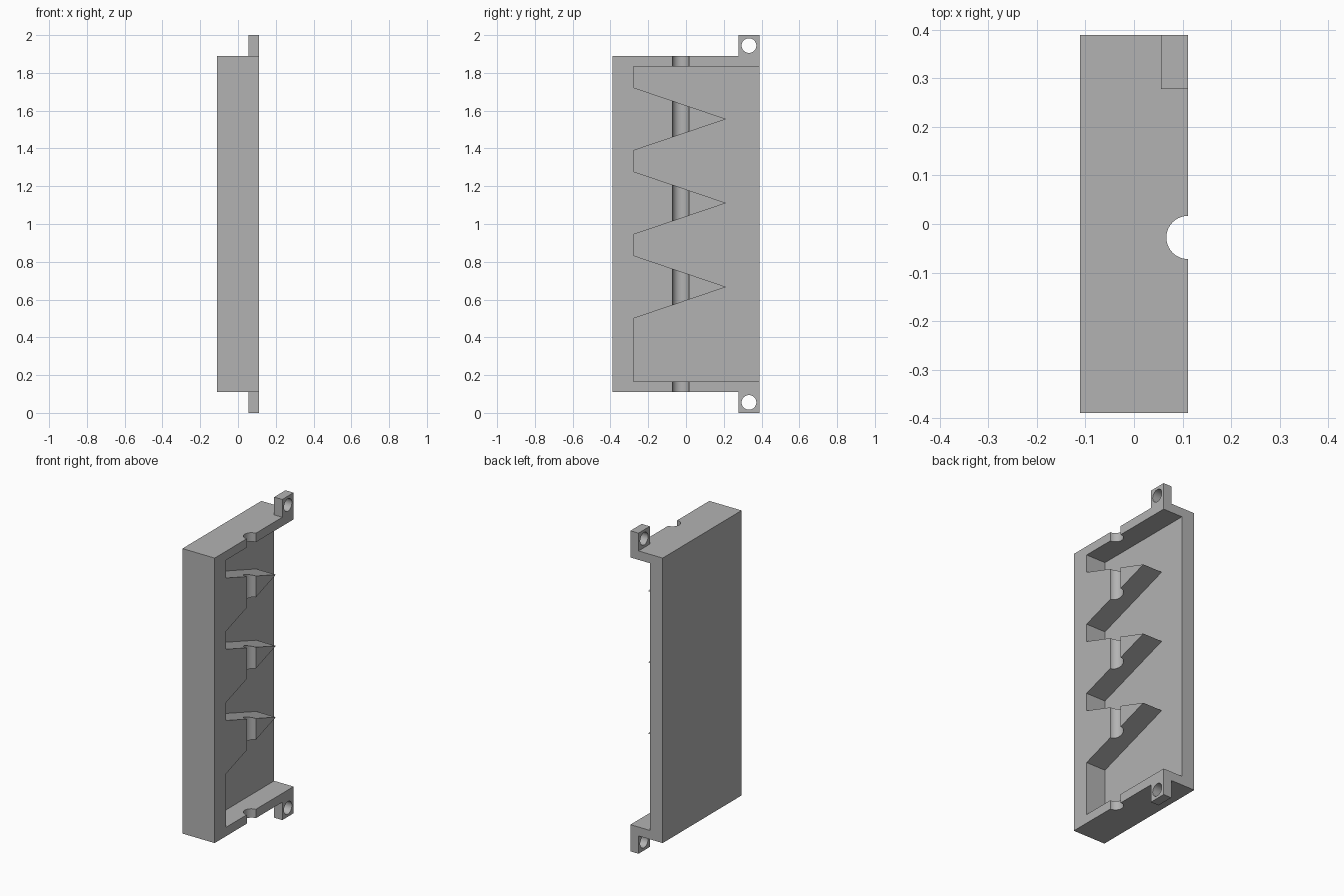
import bpy
import bmesh
import math
from mathutils import Matrix

cube = bpy.data.objects.get("Cube")
if cube:
    bpy.data.objects.remove(cube, do_unlink=True)

MM = 2 / 180                      # one millimetre in scene units
W, D, H, TAB = 20, 70, 160, 10    # case thickness, depth, height, tab size

grey = bpy.data.materials.new("plain grey")
grey.use_nodes = True
colour = (0.45, 0.45, 0.45, 1)
grey.diffuse_color = colour
grey.node_tree.nodes["Principled BSDF"].inputs["Base Color"].default_value = colour


def add_object(name, bm):
    """Scale from millimetres, centre, and link as an object."""
    shift = Matrix.Translation((-W / 2, -D / 2, TAB))
    bm.transform(Matrix.Scale(MM, 4) @ shift)
    bmesh.ops.recalc_face_normals(bm, faces=bm.faces)
    mesh = bpy.data.meshes.new(name)
    bm.to_mesh(mesh)
    bm.free()
    mesh.materials.append(grey)
    obj = bpy.data.objects.new(name, mesh)
    bpy.context.collection.objects.link(obj)
    return obj


def prism(name, outline, x0, x1):
    """Extrude a (y, z) outline from x0 to x1."""
    bm = bmesh.new()
    face = bm.faces.new([bm.verts.new((x0, y, z)) for y, z in outline])
    out = bmesh.ops.extrude_face_region(bm, geom=[face])["geom"]
    verts = [v for v in out if isinstance(v, bmesh.types.BMVert)]
    bmesh.ops.translate(bm, verts=verts, vec=(x1 - x0, 0, 0))
    return add_object(name, bm)


def block(name, x0, x1, y0, y1, z0, z1):
    return prism(name, [(y0, z0), (y1, z0), (y1, z1), (y0, z1)], x0, x1)


def rod(name, centre, radius, length, axis):
    turn = Matrix.Rotation(math.pi / 2, 4, "Y") if axis == "X" else Matrix()
    bm = bmesh.new()
    bmesh.ops.create_cone(bm, cap_ends=True, segments=64, radius1=radius,
                          radius2=radius, depth=length,
                          matrix=Matrix.Translation(centre) @ turn)
    return add_object(name, bm)


def combine(target, other, operation):
    """Apply a boolean and discard the helper."""
    other.hide_render = True
    mod = target.modifiers.new("cut", "BOOLEAN")
    mod.operation = operation
    mod.solver = "EXACT"
    mod.object = other
    bpy.context.view_layer.objects.active = target
    bpy.ops.object.modifier_apply(modifier=mod.name)
    bpy.data.objects.remove(other, do_unlink=True)


# Case block
case = block("toothed_case", 0, W, 0, D, 0, H)

# Mounting tabs at the back corners, sunk into the end walls
for z0, z1, name in ((-TAB, 2, "lower_tab"), (H - 2, H + TAB, "upper_tab")):
    combine(case, block(name, W - 5, W, D - TAB, D, z0, z1), "UNION")

# Pocket open to the side and back, leaving three pointed teeth
outline = [(D + 5, 5), (10, 5)]
for z in (50, 90, 130):
    outline += [(10, z - 15), (54.2, z), (10, z + 15)]
outline += [(10, H - 5), (D + 5, H - 5)]
combine(case, prism("pocket_cutter", outline, 8, W + 5), "DIFFERENCE")

# Half-round channel through the end walls and teeth
combine(case, rod("channel_cutter", (W, 32.5, H / 2), 4, H + 20, "Z"), "DIFFERENCE")

# Screw holes through the tabs
for z in (-TAB / 2, H + TAB / 2):
    hole = rod("hole_cutter", (W - 2.5, D - TAB / 2, z), 3.5, 10, "X")
    combine(case, hole, "DIFFERENCE")

bpy.ops.object.select_all(action="DESELECT")
case.select_set(True)
bpy.context.view_layer.objects.active = case
bpy.ops.object.shade_smooth_by_angle(angle=math.radians(30))
